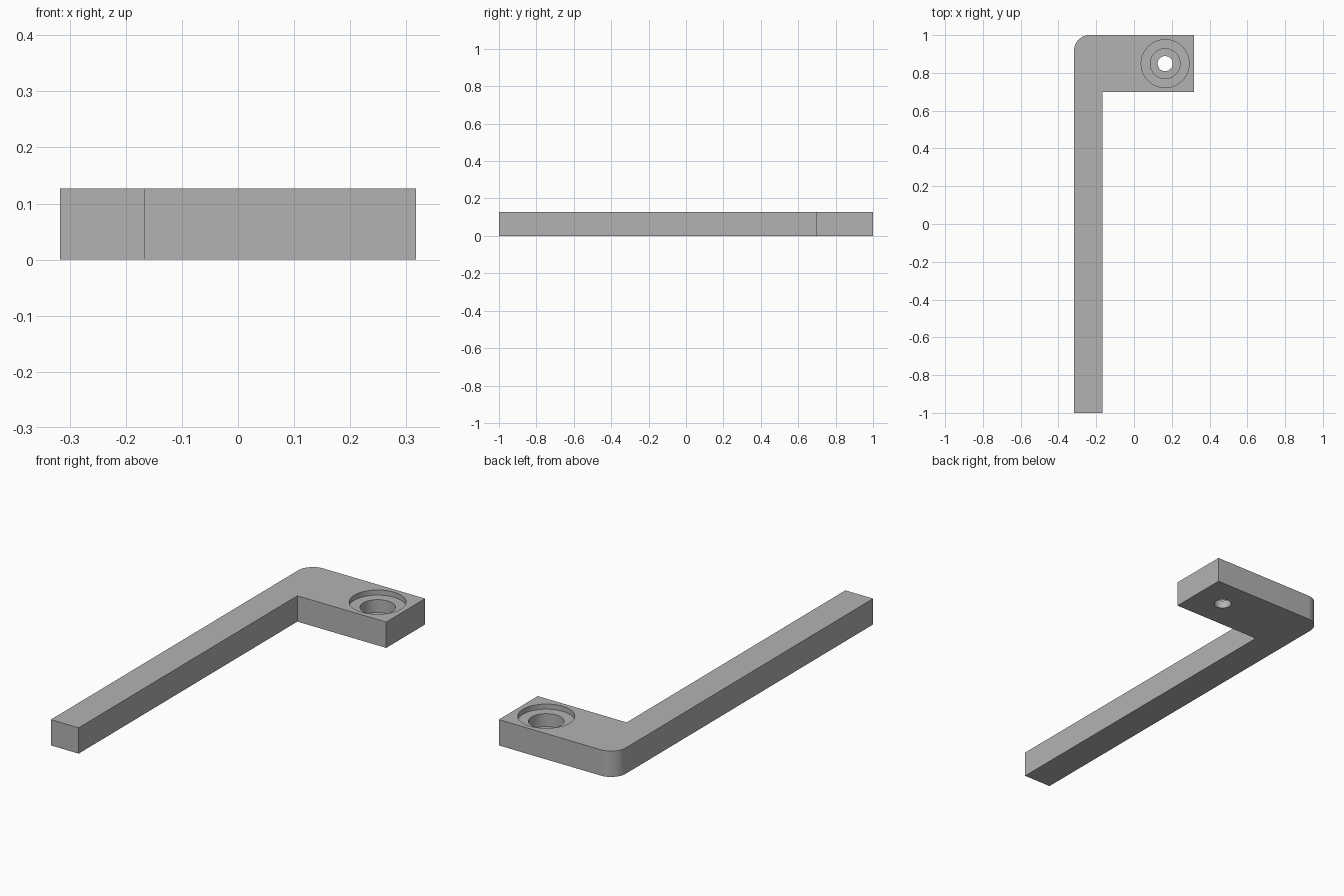
import bpy
import bmesh
from math import radians, sin, cos, pi

cube = bpy.data.objects.get("Cube")
if cube:
    bpy.data.objects.remove(cube, do_unlink=True)

THICK = 0.127
HALF_W = 0.317
ARM_X = -0.166      # inner side of the long arm
PAD_Y = 0.698       # front side of the mounting pad
CORNER = 0.08
HOLE = (0.165, 0.849)

grey = bpy.data.materials.new("plain grey")
grey.use_nodes = True
grey.diffuse_color = (0.45, 0.45, 0.45, 1)
grey.node_tree.nodes["Principled BSDF"].inputs["Base Color"].default_value = (0.45, 0.45, 0.45, 1)

# L-shaped outline with a rounded outer corner
outline = [(-HALF_W, -1), (ARM_X, -1), (ARM_X, PAD_Y), (HALF_W, PAD_Y), (HALF_W, 1)]
for i in range(13):
    a = pi / 2 + i * pi / 24
    outline.append((-HALF_W + CORNER + CORNER * cos(a), 1 - CORNER + CORNER * sin(a)))

# Extrude the outline into the bracket
bm = bmesh.new()
base = bm.faces.new([bm.verts.new((x, y, 0)) for x, y in outline])
extruded = bmesh.ops.extrude_face_region(bm, geom=[base])["geom"]
bmesh.ops.translate(bm, vec=(0, 0, THICK),
                    verts=[v for v in extruded if isinstance(v, bmesh.types.BMVert)])
bmesh.ops.recalc_face_normals(bm, faces=bm.faces)
mesh = bpy.data.meshes.new("bracket")
bm.to_mesh(mesh)
bm.free()
bracket = bpy.data.objects.new("bracket", mesh)
bpy.context.collection.objects.link(bracket)
mesh.materials.append(grey)
bpy.context.view_layer.objects.active = bracket
bracket.select_set(True)


def bore(name, radius, bottom):
    """Cut a round hole from the top of the pad down to the given height."""
    top = THICK + 0.05
    bpy.ops.mesh.primitive_cylinder_add(vertices=64, radius=radius, depth=top - bottom,
                                        location=(*HOLE, (top + bottom) / 2))
    cutter = bpy.context.object
    cutter.name = name
    cutter.data.materials.append(grey)
    cutter.hide_render = True
    bpy.ops.object.select_all(action="DESELECT")
    bracket.select_set(True)
    bpy.context.view_layer.objects.active = bracket
    cut = bracket.modifiers.new(name, "BOOLEAN")
    cut.operation = "DIFFERENCE"
    cut.solver = "EXACT"
    cut.object = cutter
    bpy.ops.object.modifier_apply(modifier=cut.name)
    bpy.data.objects.remove(cutter, do_unlink=True)


# Stepped screw hole: washer recess, head recess, through hole
bore("washer_recess", 0.127, THICK - 0.025)
bore("head_recess", 0.079, THICK - 0.088)
bore("through_hole", 0.04, -0.05)

bpy.ops.object.shade_smooth_by_angle(angle=radians(30))
